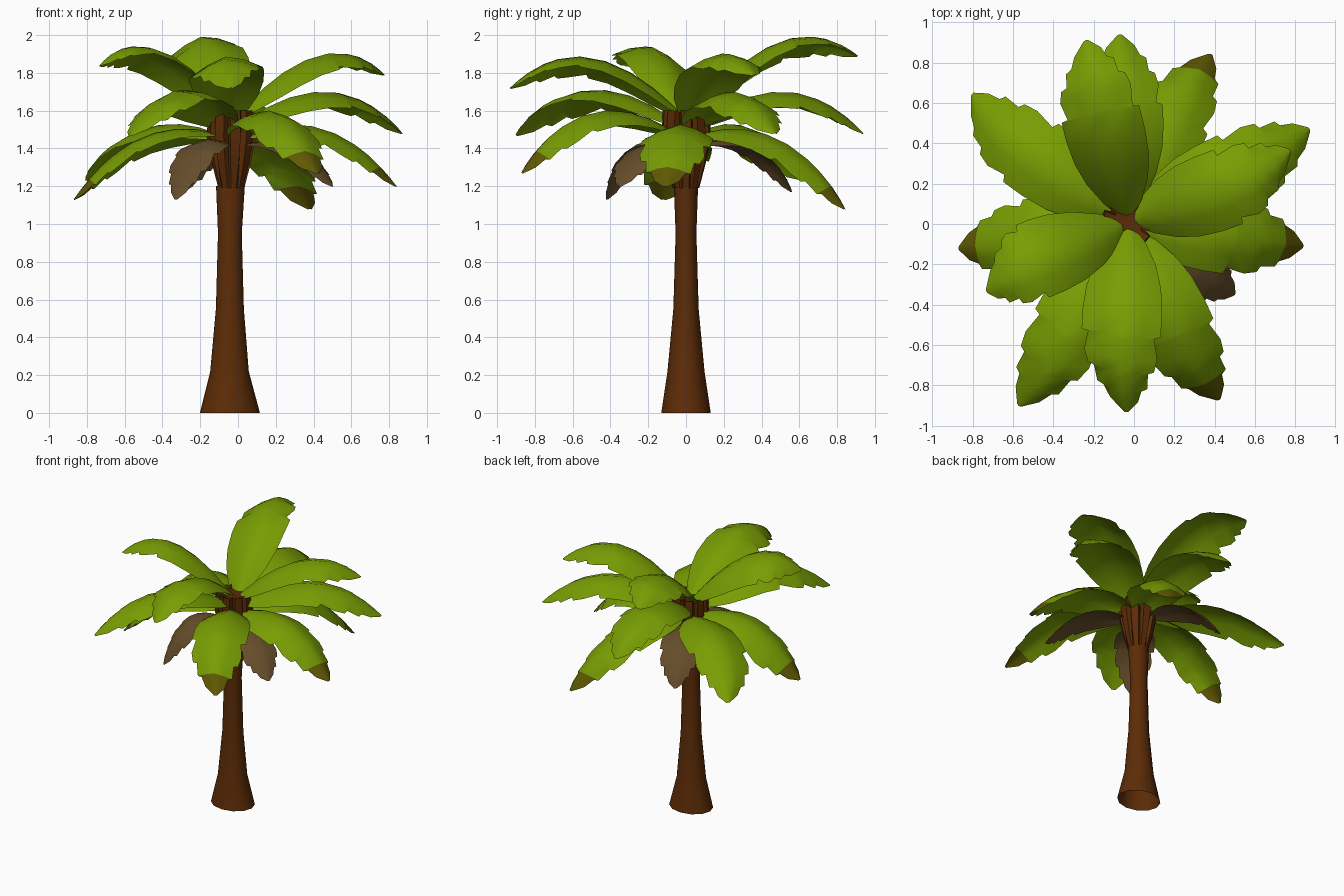
import bpy, bmesh, math, random
from mathutils import Vector

if "Cube" in bpy.data.objects:
    bpy.data.objects.remove(bpy.data.objects["Cube"])

random.seed(4)


def material(name, rgb):
    m = bpy.data.materials.new(name)
    m.diffuse_color = (*rgb, 1)
    m.use_nodes = True
    m.node_tree.nodes["Principled BSDF"].inputs["Base Color"].default_value = m.diffuse_color
    return m


BARK = material("bark_brown", (0.108, 0.025, 0.002))
GREEN = material("leaf_green", (0.187, 0.335, 0.001))
OLIVE = material("olive_tip", (0.115, 0.10, 0.001))
DEAD = material("dead_leaf_brown", (0.13, 0.073, 0.023))


def finish(bm, name, mats, angle):
    me = bpy.data.meshes.new(name)
    bm.to_mesh(me)
    bm.free()
    ob = bpy.data.objects.new(name, me)
    bpy.context.collection.objects.link(ob)
    for m in mats:
        me.materials.append(m)
    bpy.ops.object.select_all(action='DESELECT')
    ob.select_set(True)
    bpy.context.view_layer.objects.active = ob
    bpy.ops.object.shade_smooth_by_angle(angle=math.radians(angle))
    return ob


def loft(bm, rings, cap=False):
    rows = [[bm.verts.new(p) for p in ring] for ring in rings]
    n = len(rows[0])
    for a, b in zip(rows, rows[1:]):
        for i in range(n):
            j = (i + 1) % n
            bm.faces.new((a[i], a[j], b[j], b[i]))
    if cap:
        bm.faces.new(rows[-1])


# Trunk: flared tapering tube (centre x, x radius, y radius, z)
def ellipse(cx, rx, ry, z, n=12):
    return [(cx + rx * math.cos(2 * math.pi * i / n),
             ry * math.sin(2 * math.pi * i / n), z) for i in range(n)]


bm = bmesh.new()
loft(bm, [ellipse(*s) for s in (
    (-0.043, 0.159, 0.131, 0), (-0.045, 0.102, 0.098, 0.22),
    (-0.043, 0.074, 0.067, 0.55), (-0.043, 0.063, 0.055, 0.95),
    (-0.04, 0.076, 0.064, 1.20))])
finish(bm, "trunk", [BARK], 40)


# Crown: fluted stump made of old leaf stalks
def star(ro, ri, z, n=9):
    pts = []
    for i in range(n):
        for off, r in ((-0.3, ro), (0.3, ro), (0.5, ri)):
            a = 2 * math.pi * (i + off) / n
            pts.append((-0.035 + r * math.cos(a), r * math.sin(a), z))
    return pts


bm = bmesh.new()
loft(bm, [star(0.070, 0.069, 1.19), star(0.104, 0.082, 1.32),
          star(0.132, 0.095, 1.46), star(0.124, 0.10, 1.60),
          star(0.09, 0.07, 1.585)], cap=True)
finish(bm, "crown_stalks", [BARK], 25)

# Leaf outline: (position along the leaf, half width), with torn notches
OUTLINE = [(0, .035), (.06, .095), (.16, .152), (.28, .185), (.42, .197),
           (.56, .197), (.575, .165), (.70, .182), (.78, .165), (.79, .135),
           (.88, .125), (.89, .095), (.95, .07), (1, .012)]


def leaf(name, tip, mid_z, base_z, base_r=0.02, scale=1.0, droop=0.08,
         roll=0.0, skew=0.0, mat=GREEN, tip_mat=None):
    tip = Vector(tip)
    hub = Vector((-0.03, 0.01, base_z))

    def heading(p):
        out = Vector((p.x - hub.x, p.y - hub.y, 0)).normalized()
        return out, Vector((-out.y, out.x, 0))

    # a skewed leaf ends in a corner beside its axis
    tip = tip - heading(tip)[1] * skew
    out, side = heading(tip)
    start = hub + out * base_r
    mid = (start + tip) / 2 + out * 0.03
    mid.z = mid_z
    # quadratic path through start, middle and tip
    a = 2 * start + 2 * tip - 4 * mid
    b = tip - start - a
    bm = bmesh.new()
    shift = {s: random.uniform(-0.05, 0.05) for s in (-1, 1)}
    rows = []
    for t, w in OUTLINE:
        row = []
        for u in (-1, -0.5, 0, 0.5, 1):
            # the two edges are torn at different places
            tt = t + shift[1 if u > 0 else -1] * abs(u) * math.sin(math.pi * t)
            p = a * tt * tt + b * tt + start + side * skew * t ** 6
            tangent = (2 * a * tt + b).normalized()
            normal = tangent.cross(side)
            if normal.z < 0:
                normal = -normal
            ww = w * scale
            lift = roll * u * ww - droop * (ww / 0.19) * abs(u) ** 1.5
            row.append(bm.verts.new(p + side * u * ww + normal * lift))
        rows.append(row)
    for k, (r0, r1) in enumerate(zip(rows, rows[1:])):
        for i in range(4):
            f = bm.faces.new((r0[i + 1], r0[i], r1[i], r1[i + 1]))
            if tip_mat and OUTLINE[k][0] > 0.85:
                f.material_index = 1
    bmesh.ops.recalc_face_normals(bm, faces=bm.faces)
    if sum(f.normal.z for f in bm.faces) < 0:
        bmesh.ops.reverse_faces(bm, faces=bm.faces)
    finish(bm, name, [mat] + ([tip_mat] if tip_mat else []), 50)


# Upper leaves
leaf("upper_leaf_back", (-0.24, 0.91, 1.89), 1.965, 1.57, roll=-0.2, skew=-0.02)
leaf("upper_leaf_right", (0.77, 0.36, 1.79), 1.89, 1.57, skew=0.07)
leaf("upper_leaf_front", (-0.04, -0.93, 1.72), 1.88, 1.57, roll=0.15, skew=0.05)
leaf("upper_leaf_left", (-0.73, -0.33, 1.84), 1.92, 1.57, roll=0.2, skew=0.05)

# Middle leaves
leaf("middle_leaf_back", (-0.07, 0.94, 1.48), 1.70, 1.52, 0.04)
leaf("middle_leaf_right", (0.87, 0.47, 1.48), 1.70, 1.52, 0.04, skew=0.03)
leaf("middle_leaf_front_left", (-0.57, -0.90, 1.47), 1.71, 1.52, 0.04,
     roll=0.15, skew=-0.04)

# Lower leaves, most with withered tips
leaf("lower_leaf_back_left", (-0.80, 0.64, 1.23), 1.51, 1.46, 0.05, skew=-0.07)
for nm, tip, mz, roll, skew in (
        ("left", (-0.87, -0.12, 1.13), 1.46, 0.15, 0),
        ("back_right", (0.38, 0.84, 1.08), 1.45, 0, -0.05),
        ("right", (0.84, -0.11, 1.20), 1.50, 0, 0),
        ("front_right", (0.42, -0.87, 1.27), 1.59, 0, 0.05)):
    leaf("lower_leaf_" + nm, tip, mz, 1.47, 0.05, 0.96, roll=roll, skew=skew,
         tip_mat=OLIVE)

# Dead hanging leaves
for nm, tip in (("right", (0.50, -0.35, 1.20)), ("back", (-0.30, 0.56, 1.17)),
                ("front_left", (-0.33, -0.42, 1.13))):
    leaf("dead_leaf_" + nm, tip, 1.41, 1.42, 0.08, 0.7, 0.05, mat=DEAD)
